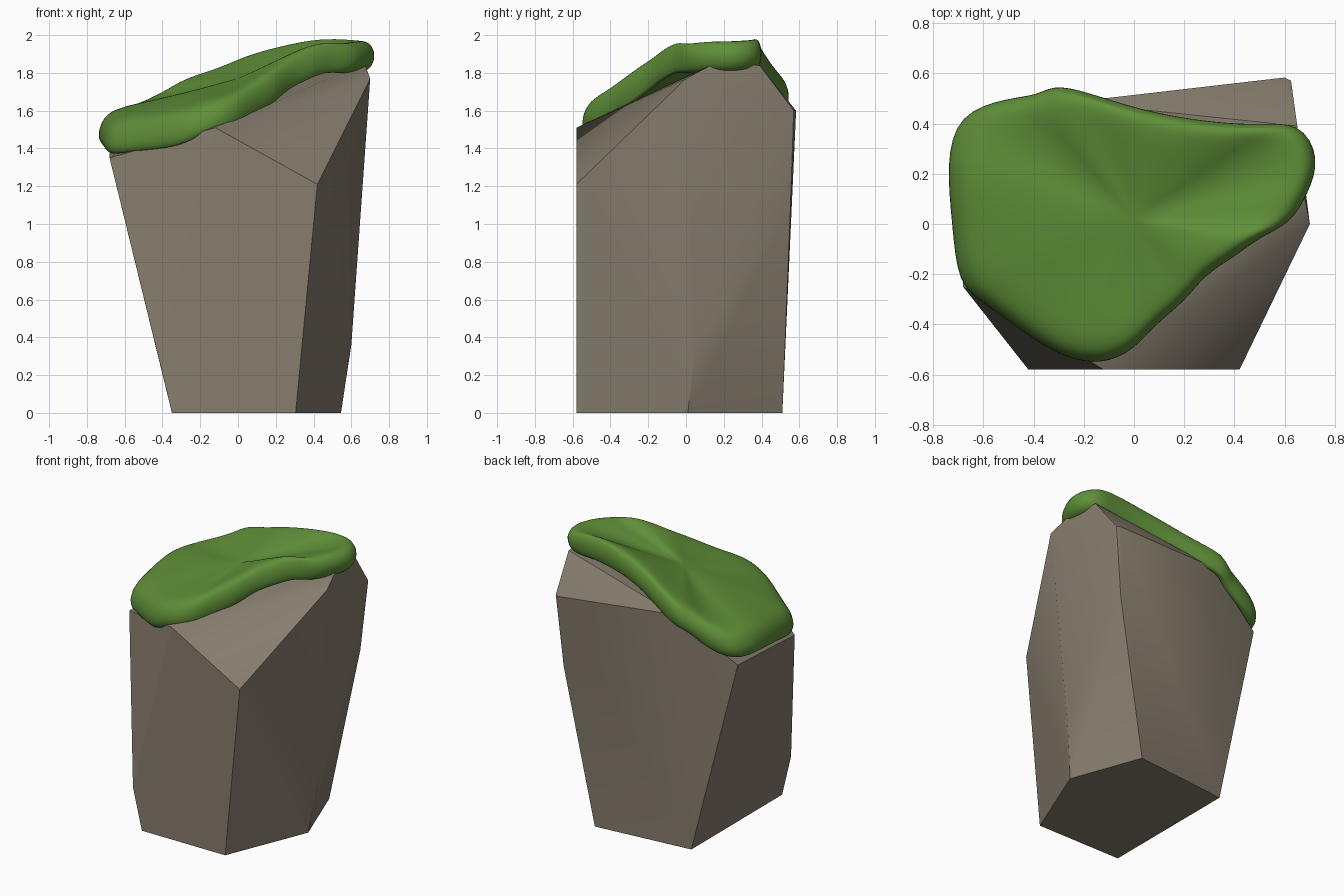
import bpy
import bmesh
import random
from mathutils import Vector

random.seed(4)

default_cube = bpy.data.objects.get("Cube")
if default_cube:
    bpy.data.objects.remove(default_cube, do_unlink=True)


def make_material(name, colour):
    material = bpy.data.materials.new(name)
    material.use_nodes = True
    material.diffuse_color = (*colour, 1)
    shader = material.node_tree.nodes["Principled BSDF"]
    shader.inputs["Base Color"].default_value = (*colour, 1)
    shader.inputs["Roughness"].default_value = 0.9
    return material


def make_object(name, mesh_data, material):
    bmesh.ops.recalc_face_normals(mesh_data, faces=mesh_data.faces)
    mesh = bpy.data.meshes.new(name)
    mesh_data.to_mesh(mesh)
    mesh_data.free()
    mesh.materials.append(material)
    created = bpy.data.objects.new(name, mesh)
    bpy.context.collection.objects.link(created)
    return created


def smooth_shade(target, angle):
    bpy.ops.object.select_all(action="DESELECT")
    target.select_set(True)
    bpy.context.view_layer.objects.active = target
    bpy.ops.object.shade_smooth_by_angle(angle=angle)


stone_grey = make_material("stone grey", (0.24, 0.205, 0.155))
moss_green = make_material("moss green", (0.115, 0.275, 0.04))

# Boulder: the convex hull of its corner points
base_corners = [(-.35, -.58, 0), (.305, -.58, 0), (.545, .01, 0),
                (.36, .51, 0), (-.35, .44, 0)]
side_corners = [(-.42, -.58, .29), (.42, -.58, 1.21), (.6, .05, .36),
                (.575, .553, 1.1), (.6, .583, 1.6), (.625, .57, 1.6)]
top_corners = [(-.12, -.58, 1.51), (-.68, -.25, 1.35), (-.68, .39, 1.38),
               (-.25, .485, 1.66), (.7, 0, 1.77), (.67, .15, 1.85),
               (.65, .39, 1.84)]
rock_mesh = bmesh.new()
for corner in base_corners + side_corners + top_corners:
    rock_mesh.verts.new(corner)
bmesh.ops.convex_hull(rock_mesh, input=rock_mesh.verts)
bmesh.ops.dissolve_limit(rock_mesh, angle_limit=0.02,
                         verts=rock_mesh.verts, edges=rock_mesh.edges)
rock = make_object("boulder", rock_mesh, stone_grey)
smooth_shade(rock, 0.5)

# Moss: rings swept from the rim outline inwards over the sloping top
rim = [(-.7, -.24, 1.45), (-.72, 0, 1.48), (-.745, .24, 1.5),
       (-.7, .44, 1.5), (-.5, .5, 1.58), (-.38, .51, 1.66),
       (-.31, .56, 1.7), (-.12, .5, 1.75), (.04, .45, 1.82),
       (.25, .41, 1.89), (.48, .39, 1.93), (.66, .41, 1.92),
       (.74, .26, 1.91), (.69, .12, 1.91), (.62, 0, 1.9),
       (.5, -.05, 1.91), (.4, -.13, 1.87), (.28, -.2, 1.81),
       (.2, -.31, 1.73), (.08, -.4, 1.67), (0, -.5, 1.61),
       (-.13, -.56, 1.57), (-.27, -.53, 1.53), (-.38, -.47, 1.49),
       (-.6, -.31, 1.46)]
centre = Vector((0, 0.02, 1.77))


def moss_ring(mesh_data, scale, lift, jitter):
    ring = []
    for point in rim:
        spot = centre.lerp(Vector(point), scale)
        # Flat scaling at the rim keeps its height; inner rings follow the slope
        spot.z += lift + random.uniform(-jitter, jitter)
        ring.append(mesh_data.verts.new(spot))
    return ring


moss_mesh = bmesh.new()
rings = [moss_ring(moss_mesh, scale, lift, jitter) for scale, lift, jitter in (
    (0.9, -0.09, 0), (0.975, -0.1, 0.02), (1.02, -0.02, 0.015),
    (0.97, 0.06, 0.01), (0.86, 0.08, 0.008), (0.5, 0.04, 0.008))]
for lower, upper in zip(rings, rings[1:]):
    for i in range(len(rim)):
        j = (i + 1) % len(rim)
        moss_mesh.faces.new((lower[i], lower[j], upper[j], upper[i]))
hub = moss_mesh.verts.new(centre)
for i, vert in enumerate(rings[-1]):
    moss_mesh.faces.new((vert, rings[-1][(i + 1) % len(rim)], hub))
moss = make_object("moss_cap", moss_mesh, moss_green)
moss.modifiers.new("soften", "SUBSURF").levels = 2
moss.modifiers["soften"].render_levels = 2
smooth_shade(moss, 1.2)
